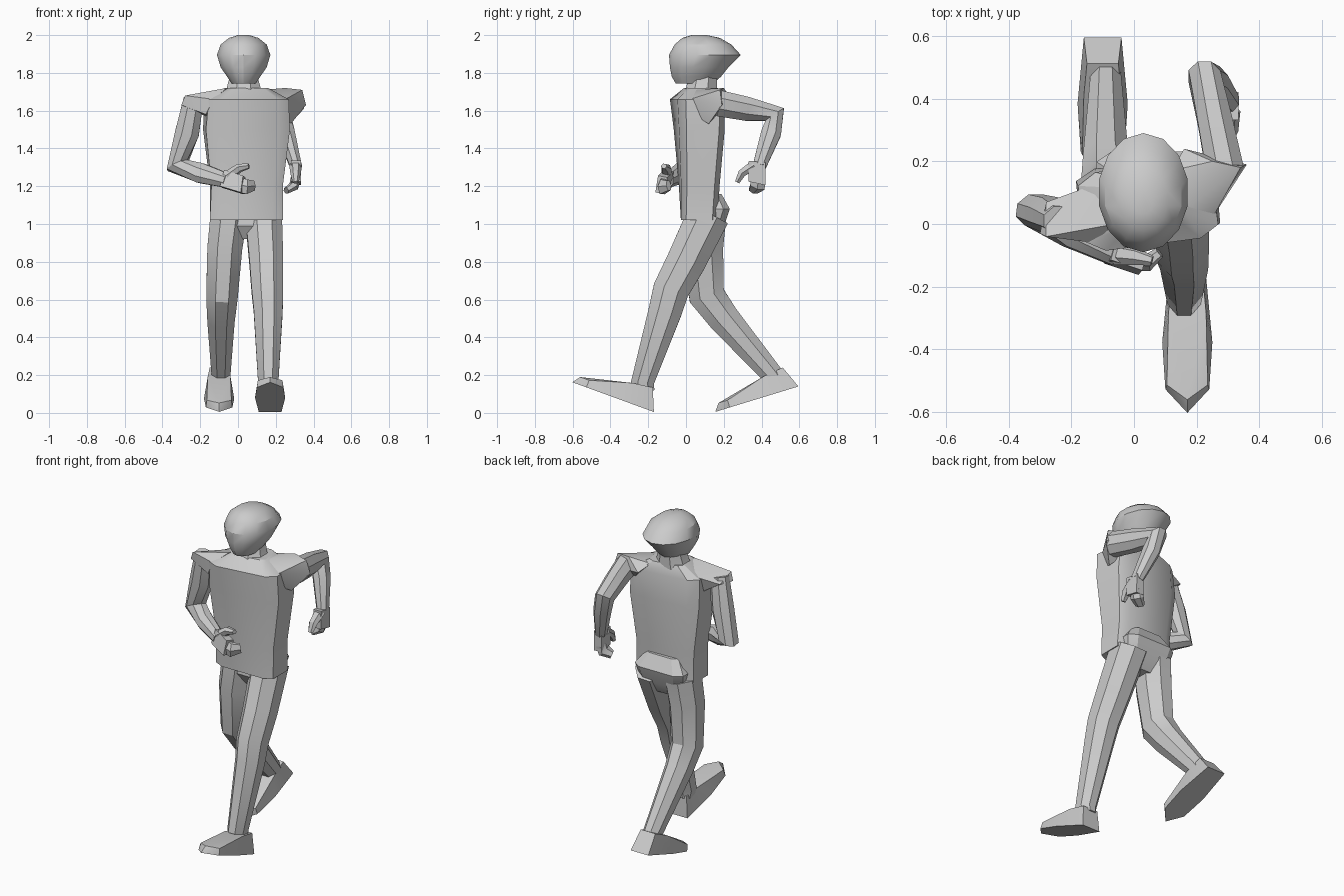
import bpy, bmesh, math
from mathutils import Vector, Matrix

cube = bpy.data.objects.get("Cube")
if cube:
    bpy.data.objects.remove(cube, do_unlink=True)

colour = (0.6, 0.6, 0.6, 1)
grey = bpy.data.materials.new("plain grey")
grey.use_nodes = True
grey.diffuse_color = colour
grey.node_tree.nodes["Principled BSDF"].inputs["Base Color"].default_value = colour


def finish(name, bm):
    """Turn a bmesh into a shaded grey object."""
    bmesh.ops.recalc_face_normals(bm, faces=bm.faces)
    mesh = bpy.data.meshes.new(name)
    bm.to_mesh(mesh)
    bm.free()
    mesh.materials.append(grey)
    part = bpy.data.objects.new(name, mesh)
    bpy.context.collection.objects.link(part)
    bpy.ops.object.select_all(action='DESELECT')
    part.select_set(True)
    bpy.context.view_layer.objects.active = part
    bpy.ops.object.shade_smooth_by_angle(angle=math.radians(30))


def skin(name, loops):
    """Join equal point loops into a closed surface."""
    bm = bmesh.new()
    rings = [[bm.verts.new(point) for point in loop] for loop in loops]
    for low, high in zip(rings, rings[1:]):
        for i in range(len(low)):
            bm.faces.new((low[i - 1], low[i], high[i], high[i - 1]))
    bm.faces.new(rings[0])
    bm.faces.new(rings[-1])
    finish(name, bm)


def hull(name, points):
    """Wrap points in the smallest convex shell."""
    bm = bmesh.new()
    for point in points:
        bm.verts.new(point)
    shell = bmesh.ops.convex_hull(bm, input=bm.verts)
    inside = [v for v in shell["geom_interior"] if isinstance(v, bmesh.types.BMVert)]
    bmesh.ops.delete(bm, geom=inside, context='VERTS')
    finish(name, bm)


def outline(sides, power):
    """Unit circle, squared off when the power is below one."""
    loop = []
    for i in range(sides):
        angle = math.tau * (i + 0.5) / sides
        loop.append([math.copysign(abs(v) ** power, v)
                     for v in (math.cos(angle), math.sin(angle))])
    return loop


def stack(name, centre_x, levels, sides=8, power=1.0, twist=0):
    """Level rings (z, half width, half depth, y), twisting towards the top."""
    loops = []
    for i, (z, width, depth, y) in enumerate(levels):
        turn = math.radians(twist) * i / (len(levels) - 1)
        place = Matrix.Translation((centre_x, y, z)) @ Matrix.Rotation(turn, 4, 'Z')
        loops.append([place @ Vector((a * width, b * depth, 0))
                      for a, b in outline(sides, power)])
    skin(name, loops)


def limb(name, side, joints, depth=1.15, sides=8):
    """Tube through joints (x, y, z, radius), deeper than it is wide."""
    points = [Vector(joint[:3]) for joint in joints]
    steps = [(b - a).normalized() for a, b in zip(points, points[1:])]
    loops = []
    for i, point in enumerate(points):
        along = (steps[max(i - 1, 0)] + steps[min(i, len(steps) - 1)]).normalized()
        across = (side - along * along.dot(side)).normalized()
        deep = along.cross(across) * depth
        radius = joints[i][3]
        loops.append([point + (across * a + deep * b) * radius
                      for a, b in outline(sides, 1)])
    skin(name, loops)


def foot(name, heel, pitch):
    """Pointed shoe; the pitch raises the toe about the heel."""
    place = Matrix.Translation(heel) @ Matrix.Rotation(math.radians(-pitch), 4, 'X')
    rows = [(.06, 0, 0), (.08, .22, 0), (.07, .38, 0), (.065, .38, .04),
            (.06, .16, .105), (.05, .05, .12), (0, .46, 0), (0, .43, .04)]
    hull(name, [place @ Vector((side * width, -along, up))
                for width, along, up in rows for side in (-1, 1)])


def hand(name, wrist, forward, thumb_side, bend):
    """Palm, curled fingers and a raised thumb."""
    forward = Vector(forward).normalized()
    across = (Vector(thumb_side) - forward * forward.dot(Vector(thumb_side))).normalized()
    inward = forward.cross(across) * bend

    def spot(along, out, curl=0):
        return Vector(wrist) + forward * along + across * out + inward * curl

    hull(name + "_palm", [spot(along, out, curl) for along, out in
                          ((-.02, -.04), (-.02, .05), (.1, -.05), (.09, .04))
                          for curl in (-.028, .024)])
    limb(name + "_fingers", across,
         [(*spot(.07, -.01), .045), (*spot(.11, -.01, .01), .045),
          (*spot(.135, .01, .05), .03)], depth=.6, sides=6)
    limb(name + "_thumb", across,
         [(*spot(0, .02), .03), (*spot(.05, .08), .024), (*spot(.1, .1), .014)], sides=6)


SIDEWAYS, BACKWARD = Vector((1, 0, 0)), Vector((0, 1, 0))

# Head and neck
stack("head", .03, [(1.745, .065, .1, .045), (1.78, .09, .13, .055), (1.83, .125, .155, .07),
                    (1.895, .145, .19, .1), (1.95, .125, .15, .09),
                    (1.985, .08, .1, .08), (2, .03, .04, .07)], sides=14)
stack("neck", .03, [(1.66, .13, .1, .07), (1.71, .1, .09, .08), (1.78, .08, .08, .09)])

# Torso and hips
stack("torso", .045, [(1.02, .2, .1, .07), (1.2, .195, .105, .07), (1.5, .23, .125, .07),
                      (1.66, .22, .13, .06), (1.72, .11, .08, .08)], power=.38, twist=10)
stack("hips", .045, [(.92, .06, .06, .1), (.99, .15, .105, .1),
                     (1.08, .17, .115, .12), (1.16, .11, .09, .1)], power=.4)

# Shoulders
hull("right_shoulder", [(-.06, 0, 1.72), (-.06, .15, 1.69), (-.13, -.06, 1.66),
                        (-.28, -.04, 1.68), (-.3, -.03, 1.63), (-.28, .07, 1.64),
                        (-.17, -.05, 1.58), (-.15, .08, 1.56)])
hull("left_shoulder", [(.13, .02, 1.71), (.12, .17, 1.7), (.25, .02, 1.66),
                       (.34, .18, 1.71), (.36, .19, 1.63), (.28, .12, 1.53),
                       (.24, .04, 1.58), (.16, .24, 1.66), (.25, .2, 1.72)])

# Arms
limb("right_arm", BACKWARD, [(-.235, .01, 1.66, .05), (-.27, .03, 1.48, .06),
                             (-.32, .045, 1.31, .056), (-.2, -.03, 1.27, .05),
                             (-.06, -.1, 1.23, .036)])
limb("left_arm", SIDEWAYS, [(.29, .17, 1.64, .065), (.26, .32, 1.61, .06),
                            (.225, .47, 1.58, .055), (.255, .45, 1.48, .05),
                            (.305, .39, 1.31, .034)])

# Hands
hand("right_hand", (-.06, -.1, 1.23), (.95, -.3, -.2), (0, .2, 1), bend=-1)
hand("left_hand", (.305, .38, 1.31), (0, -.1, -1), (0, -1, 0), bend=1)

# Legs
limb("left_leg", SIDEWAYS, [(.135, .12, 1.05, .105), (.15, 0, .8, .097), (.155, -.08, .65, .09),
                            (.16, -.11, .54, .083), (.16, -.23, .16, .058),
                            (.16, -.22, .11, .05)])
limb("right_leg", SIDEWAYS, [(-.05, .1, 1.03, .105), (-.07, .09, .87, .1),
                             (-.085, .11, .62, .09), (-.09, .2, .5, .078),
                             (-.09, .45, .21, .054), (-.09, .48, .17, .05)])

# Feet
foot("left_foot", (.17, -.17, .005), pitch=20)
foot("right_foot", (-.1, .595, .14), pitch=-17)
